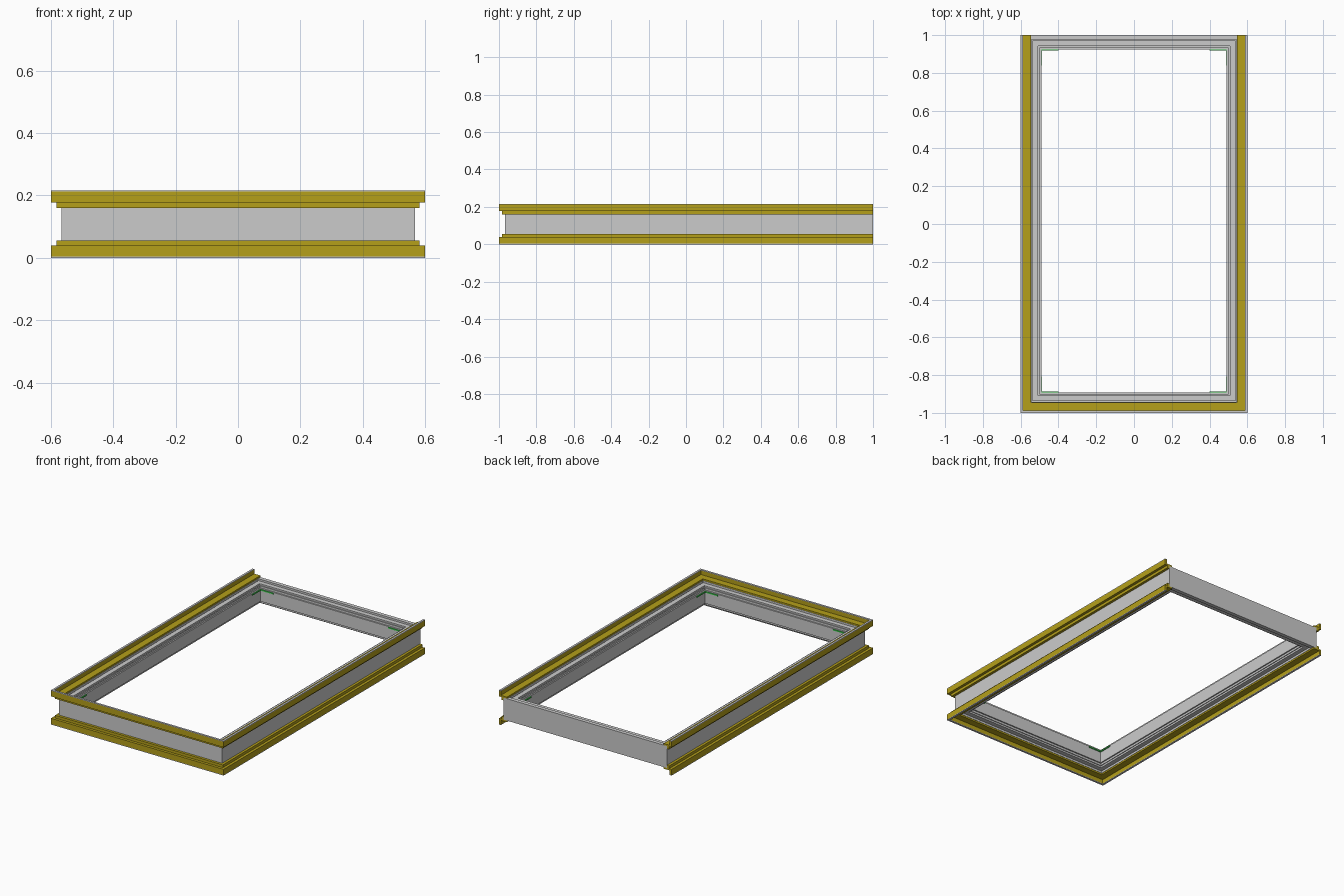
import bpy, bmesh

if "Cube" in bpy.data.objects:
    bpy.data.objects.remove(bpy.data.objects["Cube"])

H = 0.216  # overall height


def material(name, rgb):
    m = bpy.data.materials.new(name)
    m.diffuse_color = (*rgb, 1)
    m.use_nodes = True
    m.node_tree.nodes["Principled BSDF"].inputs["Base Color"].default_value = m.diffuse_color
    return m


gold = material("gold", (0.46, 0.35, 0.01))
green = material("green", (0.05, 0.6, 0.08))


def sweep(name, profile, path, closed, mat=None, flip=False):
    """Sweep an (inset, z) profile along mitred corners given by path(inset)."""
    bm = bmesh.new()
    columns = []
    for d, z in profile:
        z = H - z if flip else z
        columns.append([bm.verts.new((x, y, z)) for x, y in path(d)])
    n, k = len(profile), len(columns[0])
    for i in range(n):
        a, b = columns[i], columns[(i + 1) % n]
        for j in range(k if closed else k - 1):
            q = (j + 1) % k
            bm.faces.new((a[j], a[q], b[q], b[j]))
    if not closed:
        bm.faces.new([c[0] for c in columns])
        bm.faces.new([c[-1] for c in columns])
    bmesh.ops.recalc_face_normals(bm, faces=bm.faces)
    me = bpy.data.meshes.new(name)
    bm.to_mesh(me)
    bm.free()
    ob = bpy.data.objects.new(name, me)
    bpy.context.collection.objects.link(ob)
    if mat:
        me.materials.append(mat)
    return ob


def three_sides(d):
    return [(-0.6 + d, 1), (-0.6 + d, -1 + d), (0.6 - d, -1 + d), (0.6 - d, 1)]


def four_sides(d):
    x = 0.567 - d
    return [(-x, 1 - d), (-x, -0.967 + d), (x, -0.967 + d), (x, 1 - d)]


# Grey core frame: stepped and grooved section, same above and below
half = [(0, 0.177), (0.024, 0.177), (0.024, 0.158), (0.029, 0.158),
        (0.029, 0.168), (0.058, 0.168), (0.058, 0.156), (0.063, 0.156),
        (0.063, 0.161), (0.068, 0.161), (0.068, 0.148), (0.076, 0.148)]
core = half + [(d, H - z) for d, z in reversed(half)]
sweep("core_frame", core, four_sides, True)

# Gold edge trims on three sides, with grey caps on the lips
trim = [(0, 0.177), (0, 0.212), (0.013, 0.212), (0.013, 0.187), (0.055, 0.187),
        (0.055, 0.177), (0.033, 0.177), (0.033, 0.16), (0.017, 0.16), (0.017, 0.177)]
cap = [(0, 0.212), (0, H), (0.013, H), (0.013, 0.212)]
for side, flip in (("upper", False), ("lower", True)):
    sweep(side + "_trim", trim, three_sides, False, gold, flip)
    sweep(side + "_lip_cap", cap, three_sides, False, None, flip)

# Green angle brackets in the inner corners
bracket = [(0.070, 0.138), (0.070, 0.146), (0.081, 0.146), (0.081, 0.138)]
for sx in (-1, 1):
    for sy, edge in ((-1, 0.967), (1, 1.0)):
        def corner(d):
            x, y = sx * (0.567 - d), sy * (edge - d)
            return [(sx * 0.40, y), (x, y), (x, sy * (edge - 0.16))]
        sweep("corner_bracket", bracket, corner, False, green)
